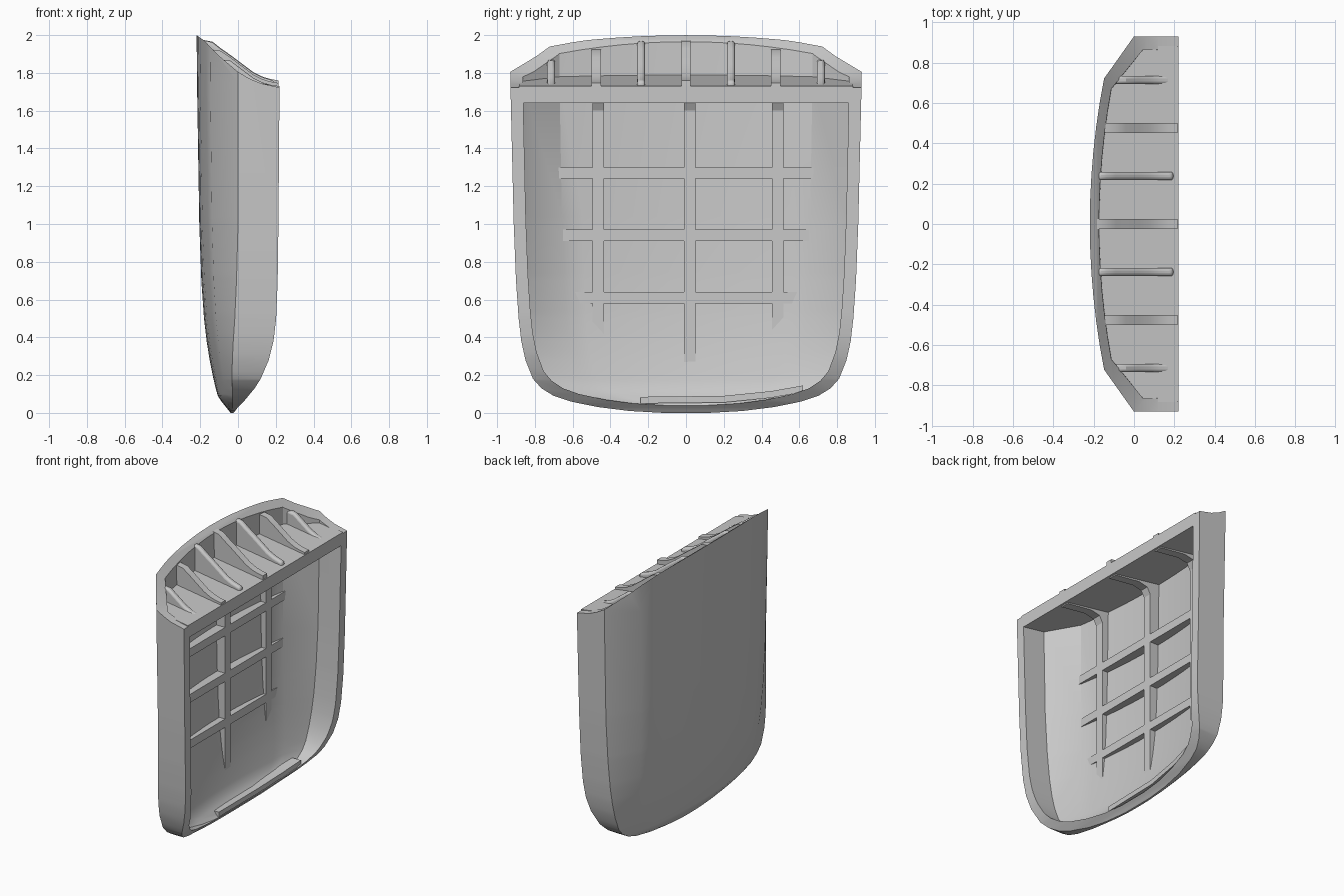
import bpy, bmesh

cube = bpy.data.objects.get("Cube")
if cube:
    bpy.data.objects.remove(cube, do_unlink=True)

grey = bpy.data.materials.new("plain_grey")
grey.use_nodes = True
grey.diffuse_color = (0.58, 0.58, 0.58, 1)
grey.node_tree.nodes["Principled BSDF"].inputs["Base Color"].default_value = (0.58, 0.58, 0.58, 1)

# Shell shape by height: z, half width, front x, side crease x, back x
SHAPE = [
    (0.00, 0.12, -0.025, -0.03, -0.04), (0.01, 0.30, -0.015, -0.03, -0.047),
    (0.03, 0.46, 0.00, -0.03, -0.063), (0.06, 0.61, 0.03, -0.03, -0.087),
    (0.09, 0.70, 0.055, -0.03, -0.107), (0.13, 0.765, 0.088, -0.03, -0.118),
    (0.18, 0.81, 0.12, -0.032, -0.13), (0.28, 0.85, 0.163, -0.03, -0.15),
    (0.38, 0.872, 0.188, -0.025, -0.166), (0.50, 0.886, 0.202, -0.017, -0.18),
    (0.70, 0.9, 0.21, -0.008, -0.194), (1.00, 0.912, 0.214, 0.0, -0.205),
    (1.75, 0.93, 0.22, 0.0, -0.217), (2.10, 0.933, 0.22, 0.0, -0.22)]
STEPS = 12
BOW = 0.135
FLOOR = 0.04
BOTTOM = 0.04
RIB_FACE = -0.095


def shape_at(z):
    z = min(max(z, 0), 2.1)
    for a, b in zip(SHAPE, SHAPE[1:]):
        if z <= b[0]:
            t = (z - a[0]) / (b[0] - a[0])
            return [p + (q - p) * t for p, q in zip(a, b)][1:]


def back_at(z, y):
    return shape_at(z)[3] + BOW * y * y


def loft(name, sections):
    """Bridge equal-sized closed sections and cap both ends."""
    bm = bmesh.new()
    rings = [[bm.verts.new(p) for p in s] for s in sections]
    for a, b in zip(rings, rings[1:]):
        for i in range(len(a)):
            j = (i + 1) % len(a)
            bm.faces.new((a[i], a[j], b[j], b[i]))
    bm.faces.new(rings[0])
    bm.faces.new(rings[-1])
    bmesh.ops.recalc_face_normals(bm, faces=bm.faces)
    mesh = bpy.data.meshes.new(name)
    bm.to_mesh(mesh)
    bm.free()
    obj = bpy.data.objects.new(name, mesh)
    bpy.context.collection.objects.link(obj)
    mesh.materials.append(grey)
    return obj


def outline(z, scale=1.0, shift=0.0, drop=0.0, slope=0.0):
    """Horizontal outline with a bowed back and slanted side panels."""
    w, _, crease, back = shape_at(z - drop)
    front = shape_at(z)[1]
    w *= scale
    crease = min(crease + shift, front - 0.004)
    w2 = w * 0.775
    pts = [(front, -w), (crease, -w)]
    for i in range(STEPS + 1):
        y = w2 * (2 * i / STEPS - 1)
        pts.append((back + shift + BOW * y * y, y))
    pts += [(crease, w), (front, w)]
    return [(x, y, z + slope * (0.22 - x)) for x, y in pts]


def extrude(name, profile, y, width):
    """Extrude an x-z profile along y, centred on y."""
    return loft(name, [[(x, y + s * width / 2, z) for x, z in profile] for s in (-1, 1)])


def strip(name, stations):
    """Rectangular bar along y: stations hold y, x range and z range."""
    return loft(name, [[(x0, y, z0), (x1, y, z0), (x1, y, z1), (x0, y, z1)]
                       for y, x0, x1, z0, z1 in stations])


# Solid foot of the shell
loft("shell_bottom", [outline(r[0]) for r in SHAPE if r[0] < BOTTOM] + [outline(BOTTOM)])

# Hollow wall, open to the front: outer outline joined to inner outline
levels = sorted({BOTTOM} | {r[0] for r in SHAPE if r[0] > BOTTOM}
                | {round(r[0] + FLOOR, 3) for r in SHAPE[1:-2]})
wall = loft("shell_wall", [outline(z) + outline(z, 0.93, 0.045, FLOOR)[::-1] for z in levels])

# Concave top edge
scoop = [(-0.4, 2.12), (-0.22, 2.0), (-0.18, 1.972), (-0.1, 1.89), (0.0, 1.805),
         (0.06, 1.77), (0.12, 1.745), (0.22, 1.722), (0.4, 1.71), (0.4, 2.4), (-0.4, 2.4)]
cutter = extrude("scoop_cutter", scoop, 0, 3)
mod = wall.modifiers.new("scoop", 'BOOLEAN')
mod.operation, mod.object, mod.solver = 'DIFFERENCE', cutter, 'EXACT'
bpy.context.view_layer.objects.active = wall
bpy.ops.object.modifier_apply(modifier=mod.name)
bpy.data.objects.remove(cutter, do_unlink=True)

# Top shelf: floor of the pocket and front bar
loft("top_shelf", [outline(1.64, 0.95, 0.02, 0, 0.15), outline(1.73, 0.95, 0.02, 0, 0.15)])

# Lattice on the inside of the back
for z, half in ((0.61, 0.6), (0.94, 0.65), (1.27, 0.7)):
    ys = [half * (2 * i / STEPS - 1) for i in range(STEPS + 1)]
    strip("rib_row", [(y, back_at(z, y) + 0.02, RIB_FACE, z - 0.03, z + 0.03) for y in ys])
for y, low in ((-0.465, 0.34), (0.02, 0.26), (0.485, 0.34)):
    rear = [(back_at(z, y) + 0.02, z) for z in (1.72, 1.3, 1.0, 0.7, 0.5, 0.38, low)]
    front = [(RIB_FACE, low), (RIB_FACE, 1.6), (-0.07, 1.645), (0.0, 1.66), (0.2, 1.635), (0.2, 1.66)]
    extrude("rib_column", rear + front, y, 0.062)

# Curved fins across the pocket
for i in range(-3, 4):
    y = 0.238 * i
    wide = i in (-2, 0, 2)
    back = -0.185 + BOW * y * y
    tops = [(-0.135, 1.965), (-0.09, 1.93), (-0.04, 1.895), (0.02, 1.85), (0.08, 1.805),
            (0.13, 1.78), (0.17, 1.768), (0.215 if wide else 0.195, 1.76)]
    tops = [(x, z - 0.06 * y * y) for x, z in tops if x > back + 0.04]
    profile = [(back, tops[0][1] + 0.01)] + tops + [(tops[-1][0], 1.7), (back, 1.75)]
    fin = extrude("pocket_fin", profile, y, 0.05 if wide else 0.042)
    if not wide:
        bev = fin.modifiers.new("round", 'BEVEL')
        bev.width, bev.segments, bev.limit_method = 0.015, 3, 'ANGLE'
        bev.angle_limit = 1.0

# Ledge inside the lower edge
strip("lower_ledge", [(y, -0.03, shape_at(z)[1] - 0.005, z, z + 0.035)
                      for y, z in ((-0.24, 0.05), (0.2, 0.055), (0.45, 0.08), (0.62, 0.11))])

# Smooth shading with crisp edges
bpy.ops.object.select_all(action='DESELECT')
for obj in bpy.context.collection.objects:
    if obj.type == 'MESH' and grey.name in obj.data.materials:
        obj.select_set(True)
        bpy.context.view_layer.objects.active = obj
bpy.ops.object.shade_smooth_by_angle(angle=0.5)
